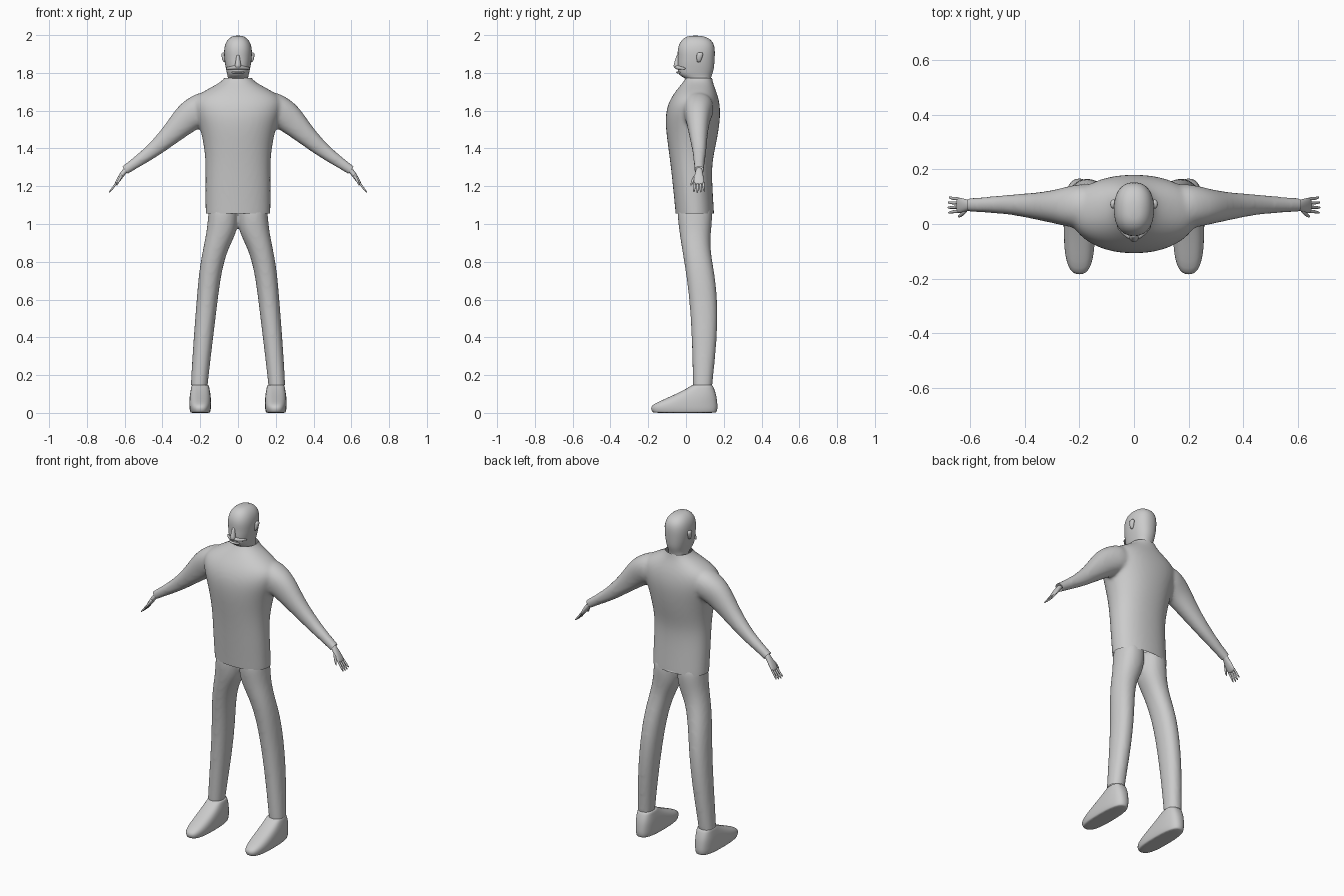
import bpy, bmesh, math
from mathutils import Vector

cube = bpy.data.objects.get("Cube")
if cube:
    bpy.data.objects.remove(cube, do_unlink=True)

grey = bpy.data.materials.new("plain grey")
grey.use_nodes = True
grey.diffuse_color = (0.6, 0.6, 0.6, 1)
grey.node_tree.nodes["Principled BSDF"].inputs["Base Color"].default_value = (0.6, 0.6, 0.6, 1)


def loft(bm, rings, power=2.2, sides=24):
    """Closed tube through rings of (centre, half axis u, half axis v)."""
    loops = []
    for c, u, v in rings:
        loop = []
        for i in range(sides):
            a = 2 * math.pi * i / sides
            ca, sa = math.cos(a), math.sin(a)
            p = math.copysign(abs(ca) ** (2 / power), ca)
            q = math.copysign(abs(sa) ** (2 / power), sa)
            loop.append(bm.verts.new(Vector(c) + Vector(u) * p + Vector(v) * q))
        loops.append(loop)
    for a, b in zip(loops, loops[1:]):
        for i in range(sides):
            j = (i + 1) % sides
            bm.faces.new((a[i], a[j], b[j], b[i]))
    bm.faces.new(loops[0])
    bm.faces.new(loops[-1])


def upright(profile):
    """Rings from rows of (z, x centre, half width, front y, back y)."""
    return [((x, (f + b) / 2, z), (w, 0, 0), (0, (b - f) / 2, 0)) for z, x, w, f, b in profile]


def limb(side, path):
    """Rings square to a path of (x, y, z, half thickness, half depth)."""
    pts = [Vector((side * p[0], p[1], p[2])) for p in path]
    rings = []
    for i, p in enumerate(path):
        d = (pts[min(i + 1, len(pts) - 1)] - pts[max(i - 1, 0)]).normalized()
        depth = (Vector((0, 1, 0)) - d * d.y).normalized()
        rings.append((pts[i], d.cross(depth) * p[3], depth * p[4]))
    return rings


def finish(name, bm, levels=1):
    bmesh.ops.recalc_face_normals(bm, faces=bm.faces)
    mesh = bpy.data.meshes.new(name)
    bm.to_mesh(mesh)
    bm.free()
    mesh.materials.append(grey)
    mesh.shade_smooth()
    ob = bpy.data.objects.new(name, mesh)
    bpy.context.scene.collection.objects.link(ob)
    if levels:
        ob.modifiers.new("Round", 'SUBSURF').levels = levels
        ob.modifiers["Round"].render_levels = levels
    return ob


def garment(name, bm, cuts, iterations):
    """Fuse overlapping tubes into one smooth cloth skin and trim its openings."""
    ob = finish(name, bm, 2)
    fuse = ob.modifiers.new("Fuse", 'REMESH')
    fuse.mode = 'VOXEL'
    fuse.voxel_size = 0.01
    soft = ob.modifiers.new("Soften", 'SMOOTH')
    soft.factor, soft.iterations = 0.5, iterations
    deps = bpy.context.evaluated_depsgraph_get()
    mesh = bpy.data.meshes.new_from_object(ob.evaluated_get(deps))
    ob.modifiers.clear()
    bm = bmesh.new()
    bm.from_mesh(mesh)
    for point, normal in cuts:
        geom = bm.verts[:] + bm.edges[:] + bm.faces[:]
        bmesh.ops.bisect_plane(bm, geom=geom, plane_co=point, plane_no=normal, clear_outer=True)
    bm.to_mesh(mesh)
    bm.free()
    mesh.shade_smooth()
    ob.data = mesh
    if not mesh.materials:
        mesh.materials.append(grey)


# Sweater: body and both sleeves
bm = bmesh.new()
loft(bm, upright([
    (0.98, 0, .172, -.05, .152), (1.05, 0, .173, -.055, .15), (1.2, 0, .174, -.07, .14),
    (1.32, 0, .172, -.083, .137), (1.42, 0, .182, -.097, .16), (1.52, 0, .205, -.11, .178),
    (1.6, 0, .235, -.108, .184), (1.66, 0, .24, -.085, .175), (1.7, 0, .19, -.058, .162),
    (1.735, 0, .12, -.03, .148), (1.77, 0, .065, .0, .138), (1.82, 0, .058, .015, .135)]))
for side in (-1, 1):
    loft(bm, limb(side, [
        (.13, .065, 1.64, .08, .08), (.2, .065, 1.605, .087, .085), (.265, .063, 1.568, .082, .066),
        (.35, .065, 1.478, .056, .05), (.45, .072, 1.388, .04, .037),
        (.53, .07, 1.332, .031, .03), (.6, .07, 1.284, .025, .026), (.64, .07, 1.256, .025, .026)]))
garment("sweater", bm, [((0, 0, 1.055), (0, 0, -1)), ((0, 0, 1.772), (0, 0, 1)),
                        ((.598, 0, 1.285), (.8, 0, -.6)), ((-.598, 0, 1.285), (-.8, 0, -.6))], 8)

# Trousers: two legs fused at the hips
bm = bmesh.new()
for side in (-1, 1):
    loft(bm, upright([(z, side * x, w, f, b) for z, x, w, f, b in (
        (.08, .208, .044, .038, .136), (.15, .206, .045, .036, .139), (.4, .183, .052, .031, .167),
        (.6, .163, .056, .018, .168), (.75, .147, .06, -.002, .15), (.87, .119, .066, -.022, .127),
        (.96, .084, .082, -.036, .132), (1.05, .078, .08, -.047, .143), (1.12, .075, .075, -.04, .13))]))
garment("trousers", bm, [((0, 0, .148), (0, 0, -1))], 6)

# Shoes
for side, label in ((-1, "right"), (1, "left")):
    bm = bmesh.new()
    loft(bm, upright([(z, side * .2, w, f, b) for z, w, f, b in (
        (0, .05, -.172, .158), (.002, .052, -.178, .162), (.02, .057, -.188, .168),
        (.04, .058, -.184, .168), (.06, .058, -.145, .166), (.09, .056, -.075, .162),
        (.12, .051, -.012, .153), (.145, .046, .03, .142), (.15, .044, .034, .138))]), 2.7)
    finish(label + "_shoe", bm)

# Head and neck
bm = bmesh.new()
loft(bm, upright([
    (1.72, 0, .05, .025, .125), (1.765, 0, .053, .012, .13), (1.782, 0, .055, -.03, .136),
    (1.8, 0, .06, -.044, .142), (1.82, 0, .064, -.044, .148), (1.85, 0, .07, -.046, .151),
    (1.88, 0, .073, -.044, .153), (1.91, 0, .075, -.046, .154), (1.94, 0, .072, -.042, .152),
    (1.965, 0, .063, -.03, .142), (1.985, 0, .047, -.012, .12), (1.998, 0, .022, .02, .08)]), 2.3)
finish("head", bm)

# Nose, moustache and lower lip
bm = bmesh.new()
loft(bm, upright([(1.825, 0, .016, -.06, -.03), (1.835, 0, .018, -.07, -.03),
                  (1.86, 0, .013, -.06, -.03), (1.9, 0, .008, -.05, -.03)]), sides=12)
finish("nose", bm)
bm = bmesh.new()
loft(bm, [((.064 * t, -.045 + .04 * t * t, 1.831 - .008 * abs(t)), (0, .018 - .011 * abs(t), 0),
           (0, 0, .013 - .007 * abs(t))) for t in (-1, -.75, -.5, -.25, 0, .25, .5, .75, 1)], sides=12)
finish("moustache", bm)
bm = bmesh.new()
loft(bm, [((.035 * t, -.044 + .014 * t * t, 1.803), (0, .01, 0), (0, 0, .006))
          for t in (-1, -.5, 0, .5, 1)], sides=10)
finish("lower_lip", bm)

# Ears and hands
for side, label in ((-1, "right"), (1, "left")):
    bm = bmesh.new()
    loft(bm, upright([(1.855, side * .07, .007, .058, .076), (1.87, side * .074, .01, .056, .082),
                      (1.895, side * .077, .012, .055, .092), (1.91, side * .075, .01, .06, .09)]), sides=12)
    finish(label + "_ear", bm)

    bm = bmesh.new()
    loft(bm, limb(side, [(.585, .07, 1.295, .015, .018), (.602, .069, 1.278, .014, .018),
                         (.62, .068, 1.253, .013, .025), (.64, .068, 1.222, .01, .029),
                         (.649, .068, 1.208, .006, .027)]), sides=16)
    for k in range(4):
        y = .046 + .0155 * k
        reach = (.92, 1, .97, .85)[k]
        tip = (.645 + .04 * reach, y + .004 * (k - 1.5), 1.215 - .052 * reach)
        loft(bm, limb(side, [(.636, y, 1.228, .006, .0065), (.662, y, 1.192, .006, .0065),
                             (*tip, .004, .0045)]), sides=8)
    loft(bm, limb(side, [(.612, .055, 1.262, .008, .009), (.628, .036, 1.235, .007, .008),
                         (.645, .025, 1.2, .004, .005)]), sides=8)
    finish(label + "_hand", bm)
